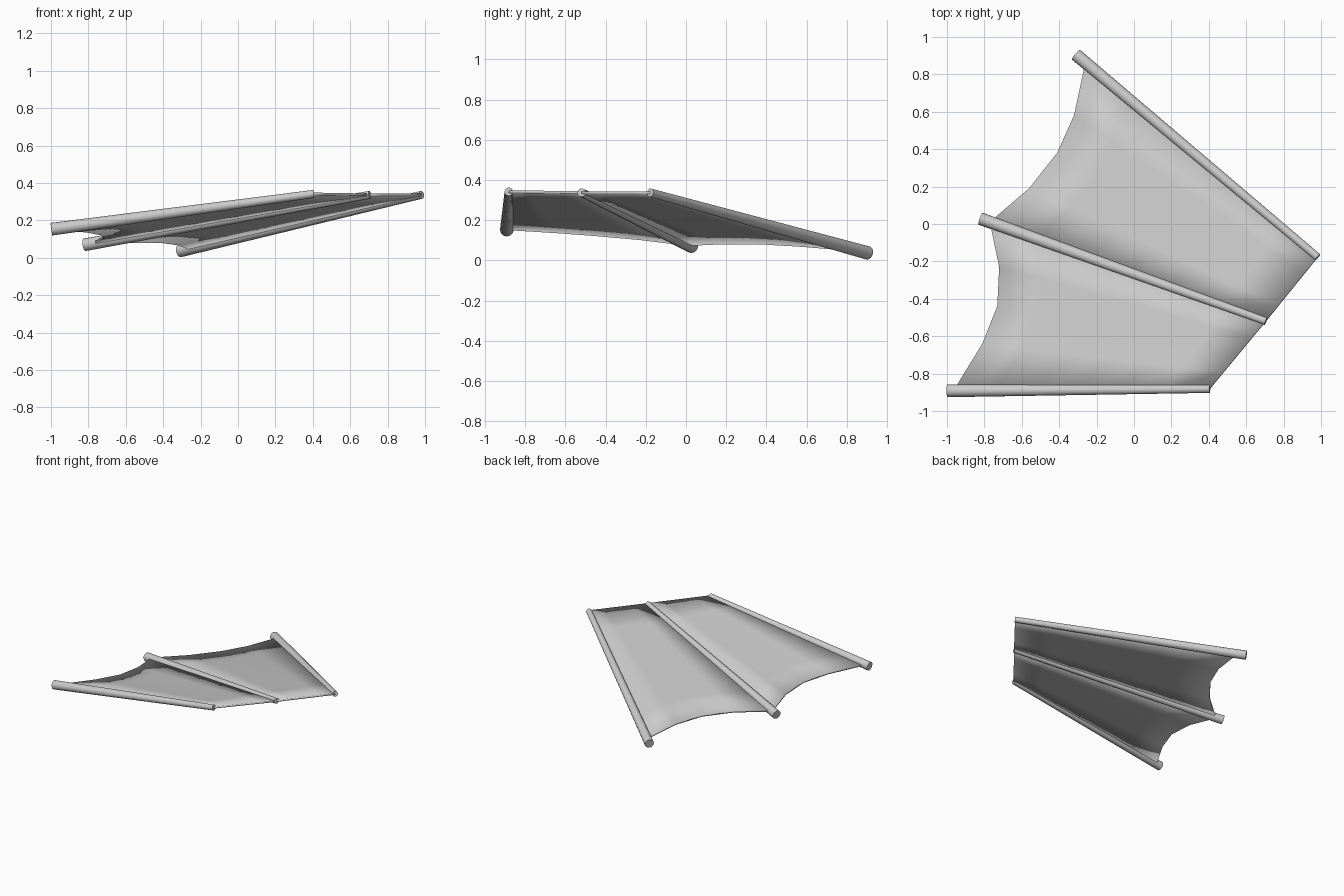
import bpy, bmesh
from mathutils import Vector

if "Cube" in bpy.data.objects:
    bpy.data.objects.remove(bpy.data.objects["Cube"])

# Rods: trailing (thick) end and leading (thin) end
RODS = {
    "front_rod": (Vector((-0.998, -0.892, 0.153)), Vector((0.405, -0.882, 0.342))),
    "middle_rod": (Vector((-0.82, 0.028, 0.070)), Vector((0.705, -0.52, 0.337))),
    "rear_rod": (Vector((-0.310, 0.905, 0.037)), Vector((0.982, -0.178, 0.337))),
}
R_THICK, R_THIN = 0.034, 0.021


def rod(name, a, b):
    bm = bmesh.new()
    bmesh.ops.create_cone(bm, cap_ends=True, segments=16, radius1=R_THICK,
                          radius2=R_THIN, depth=(b - a).length)
    me = bpy.data.meshes.new(name)
    bm.to_mesh(me)
    bm.free()
    ob = bpy.data.objects.new(name, me)
    bpy.context.collection.objects.link(ob)
    ob.location = (a + b) / 2
    ob.rotation_mode = 'QUATERNION'
    ob.rotation_quaternion = (b - a).to_track_quat('Z', 'Y')
    smooth(ob, 0.7)


def smooth(ob, angle):
    bpy.ops.object.select_all(action='DESELECT')
    ob.select_set(True)
    bpy.context.view_layer.objects.active = ob
    bpy.ops.object.shade_smooth_by_angle(angle=angle)


def membrane(name, trailing, lead_a, lead_b, rows=6):
    """Skin lofted from a scalloped trailing edge to a straight leading edge."""
    bm = bmesh.new()
    n = len(trailing) - 1
    grid = []
    for i, p in enumerate(trailing):
        q = lead_a.lerp(lead_b, i / n)
        grid.append([bm.verts.new(Vector(p).lerp(q, j / rows)) for j in range(rows + 1)])
    for i in range(n):
        for j in range(rows):
            bm.faces.new((grid[i][j], grid[i][j + 1], grid[i + 1][j + 1], grid[i + 1][j]))
    bmesh.ops.recalc_face_normals(bm, faces=bm.faces)
    if sum(f.normal.z for f in bm.faces) < 0:
        bmesh.ops.reverse_faces(bm, faces=bm.faces)
    me = bpy.data.meshes.new(name)
    bm.to_mesh(me)
    bm.free()
    ob = bpy.data.objects.new(name, me)
    bpy.context.collection.objects.link(ob)
    sol = ob.modifiers.new("thickness", 'SOLIDIFY')
    sol.thickness = 0.014
    sol.offset = 0
    smooth(ob, 0.7)


for name, (a, b) in RODS.items():
    rod(name, a, b)

# Wing skins between neighbouring rods
tip_a, tip_b, tip_c = (Vector(r[1]) for r in RODS.values())
membrane("front_membrane",
         [(-0.96, -0.885, 0.157), (-0.81, -0.64, 0.142), (-0.73, -0.44, 0.127),
          (-0.72, -0.23, 0.108), (-0.77, 0.01, 0.079)], tip_a, tip_b)
membrane("rear_membrane",
         [(-0.77, 0.01, 0.079), (-0.56, 0.19, 0.087), (-0.41, 0.38, 0.086),
          (-0.32, 0.58, 0.074), (-0.26, 0.86, 0.05)], tip_b, tip_c)
